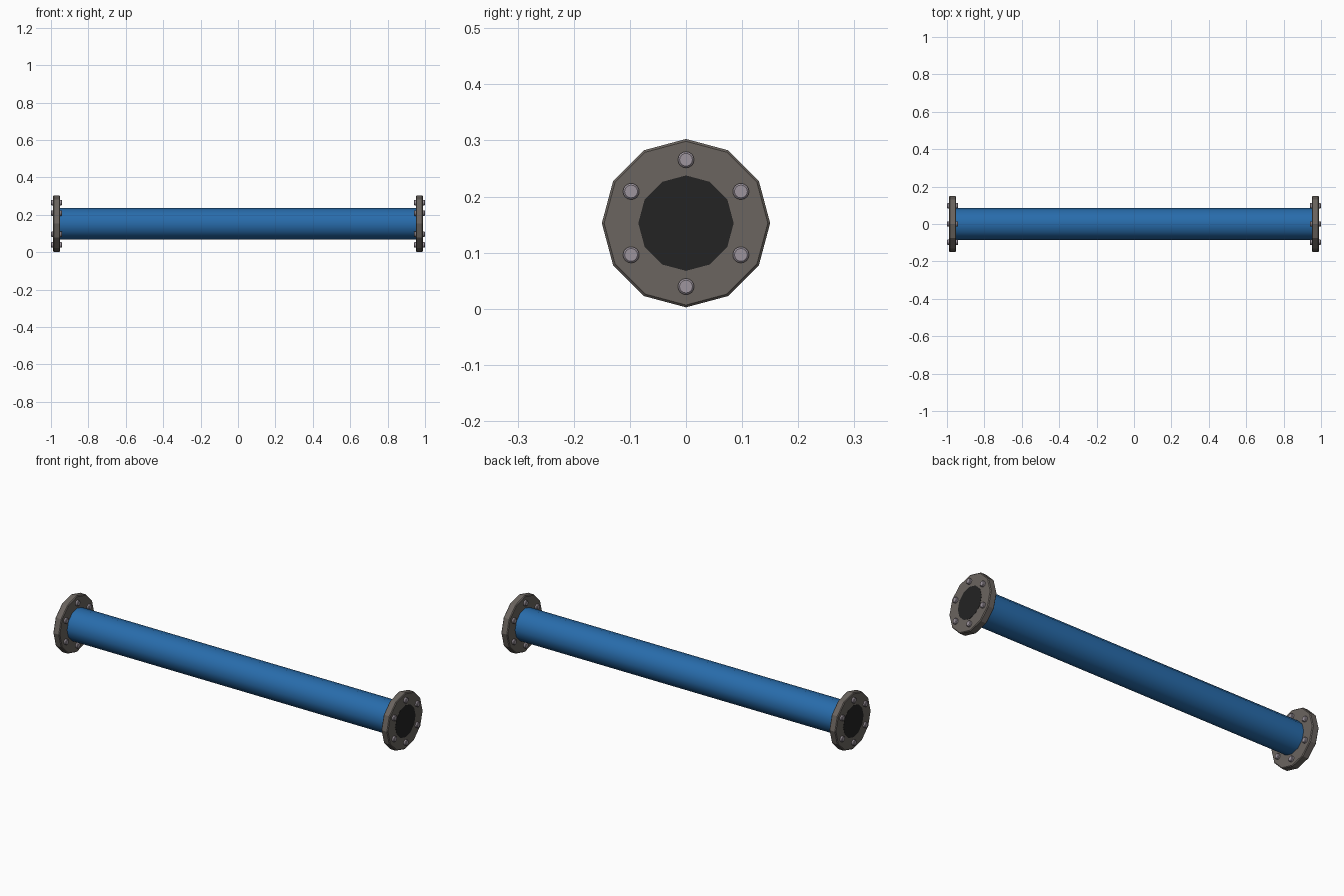
import bpy
from math import pi, sin, cos

if "Cube" in bpy.data.objects:
    bpy.data.objects.remove(bpy.data.objects["Cube"], do_unlink=True)

AXIS_Z = 0.1525


def make_material(name, rgb):
    mat = bpy.data.materials.new(name)
    mat.use_nodes = True
    mat.diffuse_color = (*rgb, 1)
    mat.node_tree.nodes["Principled BSDF"].inputs["Base Color"].default_value = (*rgb, 1)
    return mat


blue = make_material("blue paint", (0.021, 0.15, 0.41))
iron = make_material("dark iron", (0.145, 0.128, 0.115))
steel = make_material("bolt steel", (0.34, 0.30, 0.34))
black = make_material("black bore", (0.017, 0.017, 0.017))


def rod(name, radius, length, x, mat, sides=12, y=0, z=0, bevel=0, smooth=0):
    """Cylinder lying along x, offset from the pipe axis by y and z."""
    bpy.ops.mesh.primitive_cylinder_add(
        vertices=sides, radius=radius, depth=length,
        location=(x, y, AXIS_Z + z), rotation=(0, pi / 2, 0))
    obj = bpy.context.object
    obj.name = name
    obj.data.materials.append(mat)
    if smooth:
        bpy.ops.object.shade_smooth_by_angle(angle=smooth)
    if bevel:
        mod = obj.modifiers.new("Edge bevel", "BEVEL")
        mod.width = bevel
        mod.segments = 1
        mod.limit_method = "ANGLE"
        mod.angle_limit = pi / 4
    return obj


# Long pipe body
rod("pipe", 0.085, 1.92, 0, blue, smooth=pi / 4)

# Flange, bore and ring of bolts at each end
for side, label in ((1, "left"), (-1, "right")):
    rod(f"{label}_flange", 0.15, 0.038, side * 0.97, iron, bevel=0.004)
    rod(f"{label}_bore", 0.085, 0.004, side * 0.988, black)
    for i in range(6):
        a = i * pi / 3
        rod(f"{label}_bolt_{i + 1}", 0.0145, 0.06, side * 0.97, steel, sides=16,
            y=0.113 * sin(a), z=0.113 * cos(a), bevel=0.003, smooth=pi / 4)
